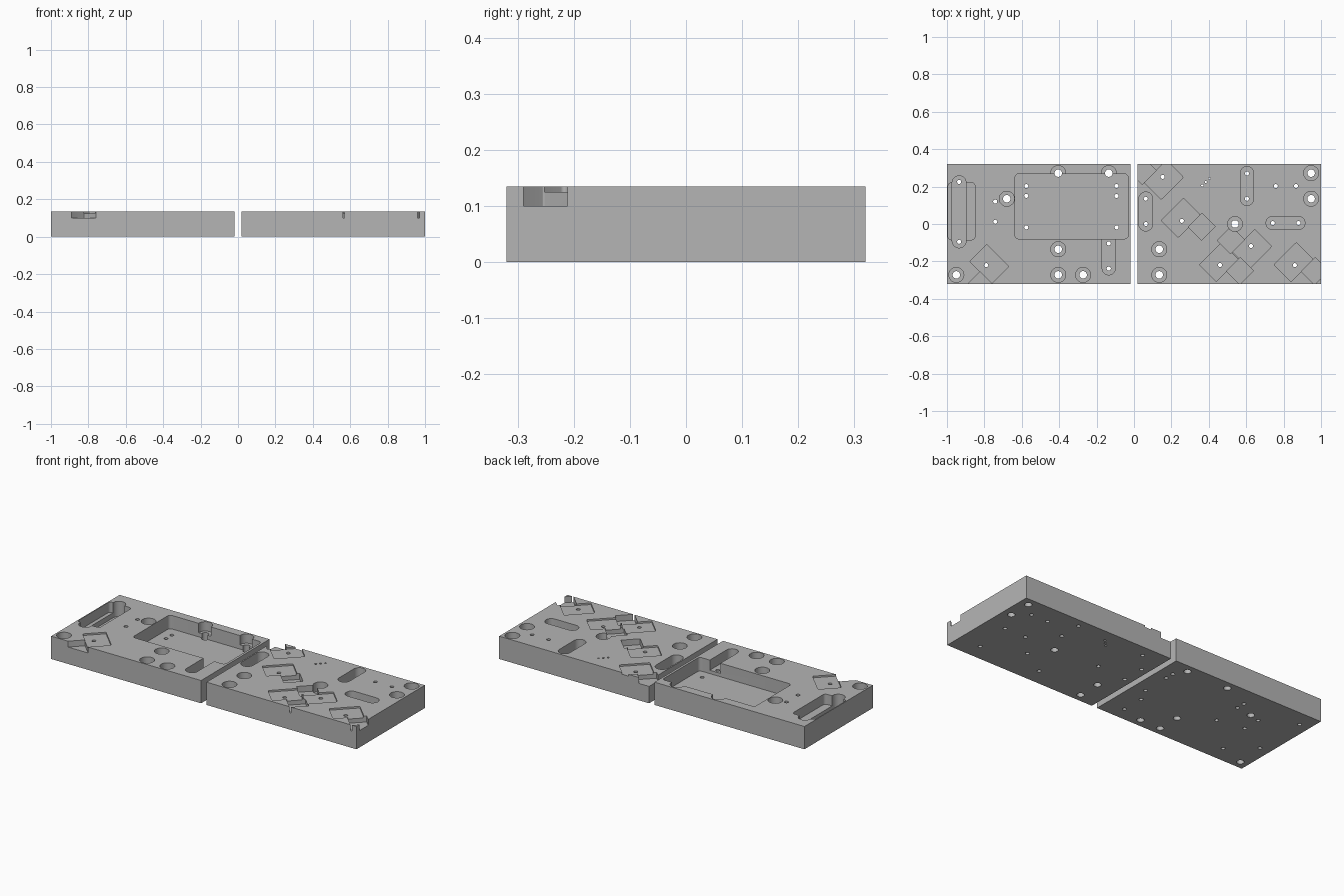
import bpy, bmesh, math
from mathutils import Matrix, Vector

if "Cube" in bpy.data.objects:
    bpy.data.objects.remove(bpy.data.objects["Cube"])

TOP, HALF_DEPTH = 0.135, 0.32

metal = bpy.data.materials.new("machined_grey")
metal.use_nodes = True
GREY = (0.46, 0.46, 0.46, 1)
metal.diffuse_color = GREY
metal.node_tree.nodes["Principled BSDF"].inputs["Base Color"].default_value = GREY


def prism(name, outline, z0, z1):
    """Extrude a closed 2D outline between two heights."""
    bm = bmesh.new()
    face = bm.faces.new([bm.verts.new((x, y, z0)) for x, y in outline])
    out = bmesh.ops.extrude_face_region(bm, geom=[face])
    verts = [v for v in out["geom"] if isinstance(v, bmesh.types.BMVert)]
    bmesh.ops.translate(bm, verts=verts, vec=(0, 0, z1 - z0))
    bmesh.ops.recalc_face_normals(bm, faces=bm.faces)
    mesh = bpy.data.meshes.new(name)
    bm.to_mesh(mesh)
    bm.free()
    mesh.materials.append(metal)
    obj = bpy.data.objects.new(name, mesh)
    bpy.context.collection.objects.link(obj)
    return obj


def rounded(cx, cy, w, h, r, angle=0, steps=4):
    """Outline of a rotated rectangle with rounded corners."""
    turn = Matrix.Rotation(math.radians(angle), 2)
    points = []
    for i, (sx, sy) in enumerate([(1, 1), (-1, 1), (-1, -1), (1, -1)]):
        for k in range(steps + 1):
            a = math.pi / 2 * (i + k / steps)
            p = turn @ Vector((sx * (w / 2 - r) + r * math.cos(a),
                               sy * (h / 2 - r) + r * math.sin(a)))
            points.append((cx + p.x, cy + p.y))
    return points


def circle(x, y, r, n=24):
    return [(x + r * math.cos(math.tau * i / n), y + r * math.sin(math.tau * i / n))
            for i in range(n)]


cutters = []


def cut(outline, floor):
    obj = prism("cutter", outline, floor, TOP + 0.05)
    obj.hide_render = True
    cutters.append(obj)


def drill(x, y, r=0.011):
    cut(circle(x, y, r, 16), -0.05)


def counterbore(x, y):
    cut(circle(x, y, 0.04, 32), 0.08)
    cut(circle(x, y, 0.02), -0.05)


def slot(x, y, w, h, floor=0.075):
    cut(rounded(x, y, w, h, min(w, h) / 2 - 0.0005, steps=8), floor)


def diagonal_pocket(x, y, angle):
    """Shallow diagonal seat, deeper square beside it and a wire hole."""
    turn = Matrix.Rotation(math.radians(angle), 2)
    seat = Vector((x, y)) + turn @ Vector((-0.006, 0.016))
    deep = Vector((x, y)) + turn @ Vector((0.107, -0.032))
    cut(rounded(*seat, 0.168, 0.128, 0.007, 45 + angle), 0.125)
    cut(rounded(*deep, 0.105, 0.1, 0.003, 45 + angle), 0.10)
    drill(x, y)


def finish(plate):
    """Apply all waiting cutters to a plate, then discard them."""
    bpy.context.view_layer.objects.active = plate
    for obj in cutters:
        mod = plate.modifiers.new("cut", "BOOLEAN")
        mod.operation, mod.solver, mod.object = "DIFFERENCE", "EXACT", obj
        bpy.ops.object.modifier_apply(modifier=mod.name)
    for obj in cutters:
        bpy.data.objects.remove(obj)
    cutters.clear()
    bpy.ops.object.select_all(action="DESELECT")
    plate.select_set(True)
    bpy.ops.object.shade_smooth_by_angle(angle=math.radians(30))


def plate(name, x0, x1):
    d = HALF_DEPTH
    return prism(name, [(x0, -d), (x1, -d), (x1, d), (x0, d)], 0, TOP)


# Right plate (-x): large pocket, side pocket, slots
right_plate = plate("right_plate", -1, -0.018)
cut(rounded(-0.334, 0.094, 0.604, 0.347, 0.018), 0.055)
cut(rounded(-0.922, 0.068, 0.144, 0.305, 0.018), 0.075)
slot(-0.935, 0.065, 0.074, 0.385, 0.045)
slot(-0.135, -0.16, 0.07, 0.224)
for x, y in [(-0.405, 0.272), (-0.135, 0.272), (-0.68, 0.135), (-0.95, -0.272),
             (-0.405, -0.135), (-0.405, -0.272), (-0.272, -0.272)]:
    counterbore(x, y)
for x in (-0.576, -0.093):
    for y in (0.203, 0.15, -0.018):
        drill(x, y)
for x, y in [(-0.935, 0.225), (-0.935, -0.095), (-0.742, 0.12), (-0.742, 0.012),
             (-0.135, -0.104), (-0.135, -0.238)]:
    drill(x, y)
diagonal_pocket(-0.79, -0.22, -90)
finish(right_plate)

# Left plate (+x): diagonal pockets, slots
left_plate = plate("left_plate", 0.018, 1)
slot(0.063, 0.067, 0.074, 0.208)
slot(0.604, 0.203, 0.07, 0.208)
slot(0.81, 0.005, 0.208, 0.07)
for x, y in [(0.947, 0.272), (0.947, 0.135), (0.54, 0), (0.135, -0.135), (0.135, -0.272)]:
    counterbore(x, y)
for x, y in [(0.063, 0.135), (0.063, 0), (0.604, 0.27), (0.604, 0.135),
             (0.758, 0.203), (0.866, 0.203), (0.742, 0.005), (0.88, 0.005)]:
    drill(x, y)
for i in range(3):
    drill(0.365 + 0.019 * i, 0.206 + 0.019 * i, 0.006)
for x, y, angle in [(0.153, 0.252, 180), (0.256, 0.017, 0), (0.625, -0.118, 180),
                    (0.46, -0.22, 0), (0.86, -0.22, 0)]:
    diagonal_pocket(x, y, angle)
finish(left_plate)
